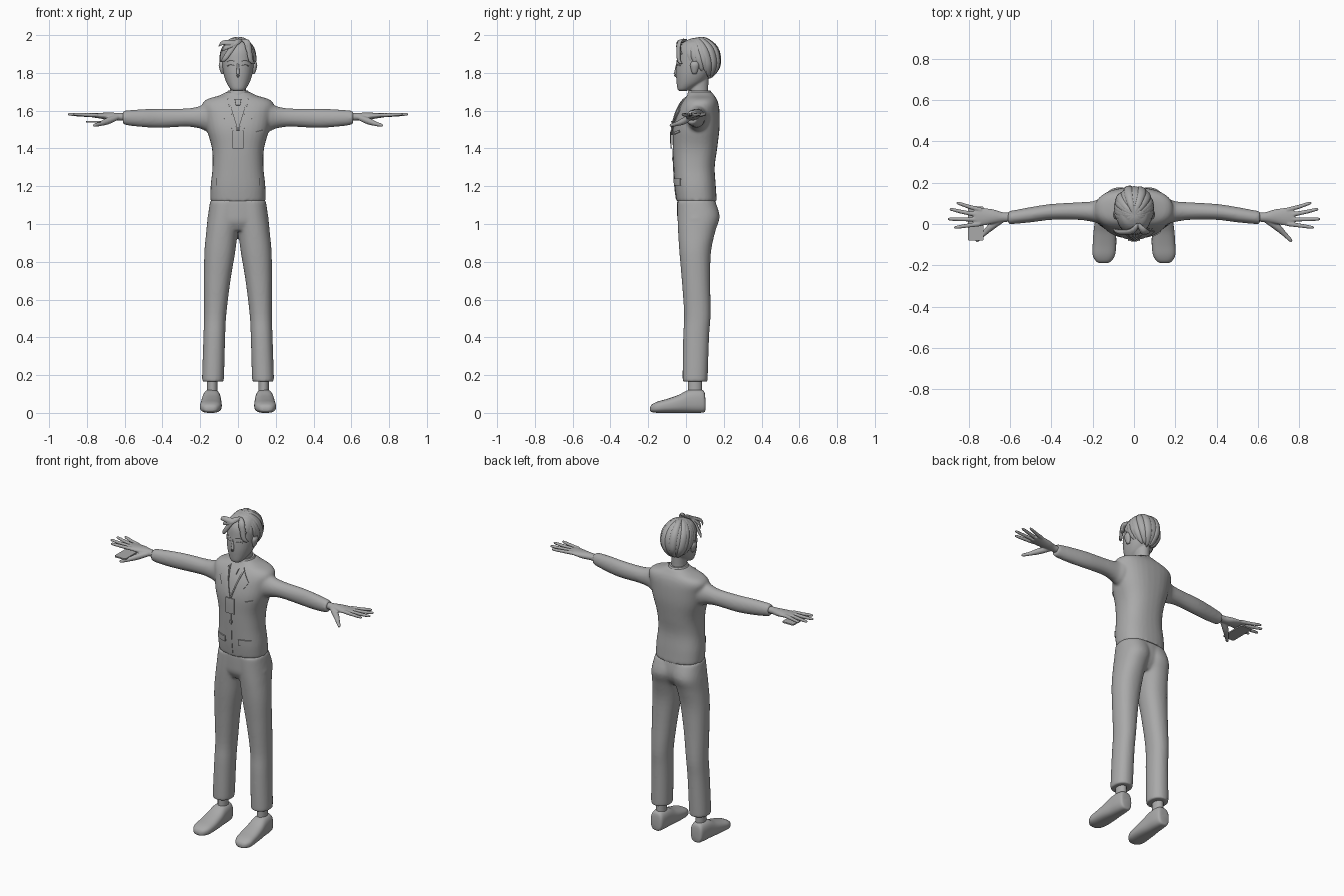
import bpy, bmesh, math
from mathutils import Vector

if "Cube" in bpy.data.objects:
    bpy.data.objects.remove(bpy.data.objects["Cube"], do_unlink=True)

grey = bpy.data.materials.new("plain grey")
grey.use_nodes = True
grey.diffuse_color = (0.4, 0.4, 0.4, 1)
grey.node_tree.nodes["Principled BSDF"].inputs["Base Color"].default_value = (0.4, 0.4, 0.4, 1)


def skin(bm, rings):
    """Bridge rings of vertices and cap both ends."""
    n = len(rings[0])
    for a, b in zip(rings, rings[1:]):
        for i in range(n):
            j = (i + 1) % n
            bm.faces.new((a[i], a[j], b[j], b[i]))
    bm.faces.new(rings[0])
    bm.faces.new(rings[-1][::-1])


def blend(rows, steps):
    """Smoothly interpolate between rows of numbers."""
    out = []
    for i in range(len(rows) - 1):
        p = [rows[max(i - 1, 0)], rows[i], rows[i + 1], rows[min(i + 2, len(rows) - 1)]]
        for k in range(steps):
            t = k / steps
            out.append([b + t / 2 * (c - a + t * (2*a - 5*b + 4*c - d + t * (3*(b - c) + d - a)))
                        for a, b, c, d in zip(*p)])
    return out + [list(rows[-1])]


def loft(bm, axis, rows, power=2.0, sides=32, steps=4):
    """Rows are (position, u min, u max, v min, v max) along an axis."""
    order = {"x": (2, 0, 1), "y": (0, 2, 1), "z": (0, 1, 2)}[axis]
    rings = []
    for t, u0, u1, v0, v1 in blend(rows, steps):
        ring = []
        for i in range(sides):
            a = math.tau * i / sides
            c, s = math.cos(a), math.sin(a)
            u = (u0 + u1) / 2 + (u1 - u0) / 2 * math.copysign(abs(c) ** (2 / power), c)
            v = (v0 + v1) / 2 + (v1 - v0) / 2 * math.copysign(abs(s) ** (2 / power), s)
            uvt = (u, v, t)
            ring.append(bm.verts.new([uvt[k] for k in order]))
        rings.append(ring)
    skin(bm, rings)


def tube(bm, rows, sides=10, steps=4, flat=1.0, centre=None):
    """Rows are (x, y, z, radius); flat thins the tube towards the centre."""
    pts = blend(rows, steps)
    rings = []
    for i, p in enumerate(pts):
        here = Vector(p[:3])
        way = (Vector(pts[min(i + 1, len(pts) - 1)][:3]) - Vector(pts[max(i - 1, 0)][:3])).normalized()
        out = (here - centre) if centre else Vector((0.01, 0.02, 1))
        side = way.cross(out).normalized()
        up = side.cross(way)
        r = max(p[3], 0.001)
        rings.append([bm.verts.new(here + r * (math.cos(a) * side + flat * math.sin(a) * up))
                      for a in (math.tau * k / sides for k in range(sides))])
    skin(bm, rings)


def mirror(bm):
    got = bmesh.ops.duplicate(bm, geom=bm.verts[:] + bm.edges[:] + bm.faces[:])["geom"]
    bmesh.ops.scale(bm, vec=(-1, 1, 1), verts=[g for g in got if isinstance(g, bmesh.types.BMVert)])


def finish(bm, name, voxel=0, smooth=0, angle=50, thick=0):
    bmesh.ops.recalc_face_normals(bm, faces=bm.faces[:])
    me = bpy.data.meshes.new(name)
    bm.to_mesh(me)
    bm.free()
    ob = bpy.data.objects.new(name, me)
    bpy.context.collection.objects.link(ob)
    if voxel:
        m = ob.modifiers.new("merge", "REMESH")
        m.mode, m.voxel_size = "VOXEL", voxel
    if smooth:
        m = ob.modifiers.new("soften", "SMOOTH")
        m.iterations, m.factor = smooth, 0.5
    if thick:
        m = ob.modifiers.new("thickness", "SOLIDIFY")
        m.thickness, m.offset = thick, 0
    if ob.modifiers:
        dg = bpy.context.evaluated_depsgraph_get()
        ob.data = bpy.data.meshes.new_from_object(ob.evaluated_get(dg))
        ob.modifiers.clear()
    ob.data.materials.clear()
    ob.data.materials.append(grey)
    bpy.ops.object.select_all(action="DESELECT")
    ob.select_set(True)
    bpy.context.view_layer.objects.active = ob
    bpy.ops.object.shade_smooth_by_angle(angle=math.radians(angle))
    return ob


# Jacket: sleeves merged into the torso
bm = bmesh.new()
loft(bm, "x", [(0.08, 0.0, 0.13, 1.50, 1.65), (0.16, 0.0, 0.125, 1.49, 1.65), (0.2, 0.01, 0.11, 1.505, 1.625),
               (0.27, 0.02, 0.105, 1.515, 1.612), (0.4, 0.02, 0.097, 1.51, 1.61),
               (0.5, 0.008, 0.082, 1.513, 1.608), (0.585, 0.0, 0.066, 1.522, 1.602), (0.61, 0.0, 0.062, 1.53, 1.597)])
mirror(bm)
loft(bm, "z", [(z, -x, x, y0, y1) for z, x, y0, y1 in (
    (1.12, 0.145, -0.05, 0.163), (1.2, 0.145, -0.06, 0.158), (1.3, 0.135, -0.066, 0.152),
    (1.4, 0.138, -0.07, 0.165), (1.5, 0.165, -0.07, 0.177), (1.58, 0.18, -0.052, 0.178),
    (1.63, 0.19, -0.03, 0.173), (1.66, 0.165, -0.01, 0.163), (1.68, 0.1, 0.005, 0.15), (1.7, 0.06, 0.015, 0.135))], 2.4)
jacket = finish(bm, "jacket", 0.008, 5)

# Trousers: seat and two legs
bm = bmesh.new()
loft(bm, "z", [(0.165, 0.078, 0.187, -0.015, 0.112), (0.19, 0.074, 0.19, -0.018, 0.115), (0.4, 0.068, 0.183, -0.015, 0.122),
               (0.52, 0.062, 0.18, -0.01, 0.13), (0.7, 0.04, 0.18, -0.022, 0.128), (0.85, 0.015, 0.178, -0.035, 0.132),
               (0.96, 0.0, 0.168, -0.042, 0.155), (1.04, -0.02, 0.16, -0.045, 0.178), (1.12, -0.03, 0.148, -0.045, 0.155)], 2.2)
mirror(bm)
loft(bm, "z", [(0.965, -0.1, 0.1, -0.02, 0.125), (1.01, -0.16, 0.16, -0.043, 0.155),
               (1.06, -0.155, 0.155, -0.047, 0.165), (1.13, -0.142, 0.142, -0.047, 0.155)], 2.3)
finish(bm, "trousers", 0.008, 5)

# Ankles and shoes
bm = bmesh.new()
loft(bm, "z", [(0.08, 0.108, 0.164, 0.01, 0.085), (0.2, 0.108, 0.164, 0.01, 0.085)], sides=20)
mirror(bm)
finish(bm, "ankles")
bm = bmesh.new()
loft(bm, "y", [(0.103, 0.115, 0.165, 0.015, 0.07), (0.095, 0.1, 0.178, 0.003, 0.115), (0.06, 0.093, 0.185, 0.0, 0.125),
               (0.01, 0.09, 0.19, 0.0, 0.12), (-0.04, 0.087, 0.196, 0.0, 0.095), (-0.1, 0.086, 0.2, 0.0, 0.074),
               (-0.15, 0.092, 0.2, 0.0, 0.06), (-0.18, 0.11, 0.184, 0.004, 0.045), (-0.19, 0.13, 0.165, 0.01, 0.03)], 2.6)
mirror(bm)
finish(bm, "shoes")

# Hands: palm, four fingers and a thumb
bm = bmesh.new()
loft(bm, "x", [(0.57, 0.01, 0.056, 1.545, 1.588), (0.63, 0.01, 0.056, 1.548, 1.588), (0.68, 0.002, 0.07, 1.55, 1.59),
               (0.74, -0.008, 0.078, 1.56, 1.588), (0.775, 0.0, 0.07, 1.565, 1.586)], sides=24)
for bx, by, tx, ty in ((0.74, 0.068, 0.86, 0.1), (0.76, 0.045, 0.893, 0.07),
                       (0.76, 0.022, 0.902, 0.024), (0.745, 0.0, 0.872, -0.016)):
    tube(bm, [(bx, by, 1.576, 0.011), ((bx + tx) / 2, (by + ty) / 2, 1.578, 0.01),
              (tx - 0.012, ty, 1.581, 0.008), (tx, ty, 1.582, 0.004)])
tube(bm, [(0.64, 0.02, 1.565, 0.015), (0.69, -0.012, 1.545, 0.018), (0.73, -0.05, 1.53, 0.012),
          (0.758, -0.078, 1.523, 0.009), (0.765, -0.086, 1.522, 0.004)])
mirror(bm)
finish(bm, "hands", 0.004, 2)

# Slab held under the right palm
bm = bmesh.new()
loft(bm, "z", [(1.538, -0.805, -0.728, -0.08, 0.086), (1.546, -0.805, -0.728, -0.08, 0.086)], 14, steps=1)
finish(bm, "hand_slab", angle=30)

# Neck, head and ears
bm = bmesh.new()
loft(bm, "z", [(1.64, -0.05, 0.05, 0.02, 0.125), (1.7, -0.042, 0.042, 0.02, 0.118), (1.79, -0.042, 0.042, 0.01, 0.12)])
loft(bm, "z", [(z, -x, x, y0, y1) for z, x, y0, y1 in (
    (1.704, 0.024, -0.036, 0.0), (1.715, 0.04, -0.045, 0.03), (1.75, 0.062, -0.05, 0.09), (1.8, 0.078, -0.053, 0.13),
    (1.86, 0.085, -0.05, 0.15), (1.92, 0.083, -0.042, 0.155), (1.96, 0.065, -0.015, 0.13), (1.98, 0.03, 0.02, 0.1))], 2.2)
finish(bm, "head", 0.005, 3)
bm = bmesh.new()
loft(bm, "z", [(1.795, 0.07, 0.086, 0.035, 0.055), (1.805, 0.07, 0.093, 0.03, 0.06),
               (1.84, 0.07, 0.102, 0.022, 0.07), (1.86, 0.07, 0.096, 0.03, 0.065)], sides=16)
mirror(bm)
finish(bm, "ears")

# Face: nose, brows, eyes and mouth
bm = bmesh.new()
tube(bm, [(0, -0.047, 1.85, 0.005), (0, -0.053, 1.81, 0.008), (0, -0.056, 1.79, 0.009), (0, -0.048, 1.778, 0.004)])
finish(bm, "nose")
for name, z, r in (("eyebrows", 1.862, 0.003), ("eyelids", 1.84, 0.004)):
    bm = bmesh.new()
    tube(bm, [(0.018, -0.048, z, r), (0.038, -0.042, z + 0.004, r), (0.056, -0.03, z - 0.002, r)], sides=6)
    mirror(bm)
    finish(bm, name)

# Hair: cap cut along the hairline, then locks fanning out from the crown
mid, size = Vector((0, 0.073, 1.872)), Vector((0.089, 0.11, 0.116))
bm = bmesh.new()
bmesh.ops.create_uvsphere(bm, u_segments=40, v_segments=24, radius=1)
for v in bm.verts:
    v.co = mid + v.co * size
cut = bmesh.ops.bisect_plane(bm, geom=bm.verts[:] + bm.edges[:] + bm.faces[:], plane_co=(0, 0.05, 1.84),
                             plane_no=(0, 0.78, 1), clear_inner=True)
bmesh.ops.holes_fill(bm, edges=[e for e in bm.edges if e.is_boundary])
finish(bm, "hair_cap")
bm = bmesh.new()
crown = Vector((0, -0.3, 1)).normalized()
for k in range(20):
    a = math.tau * (k + 0.5) / 20
    drop = math.radians(75 + 38 * (1 - math.cos(a)) + 5 * (k % 2))
    end = Vector((math.sin(drop) * math.sin(a), -math.sin(drop) * math.cos(a), math.cos(drop)))
    rows = []
    for t, r in ((0, 0.008), (0.2, 0.016), (0.45, 0.022), (0.7, 0.021), (0.9, 0.013), (1, 0.003)):
        rows.append((*(mid + crown.slerp(end, t) * size * 0.975), r))
    tube(bm, rows, flat=0.55, centre=mid)
finish(bm, "hair_locks")
bm = bmesh.new()
for x, z in ((-0.103, 1.94), (-0.085, 1.915), (0.075, 1.9), (0.09, 1.85), (-0.09, 1.86)):
    tube(bm, [(0.02, 0.0, 1.975, 0.008), (0.02 + x * 0.35, -0.035, 1.96, 0.016),
              (x * 0.75, -0.038, z + 0.02, 0.014), (x, -0.02, z, 0.002)], flat=0.6, centre=mid)
finish(bm, "fringe")


def patch(name, corners, thick=0.006, lift=0.003, both=True):
    """Flat panel wrapped onto the jacket front; corners are (x, z)."""
    bm = bmesh.new()
    bm.faces.new([bm.verts.new((x, 0, z)) for x, z in corners])
    bmesh.ops.subdivide_edges(bm, edges=bm.edges[:], cuts=5, use_grid_fill=True)
    for v in bm.verts:
        hit, place, _, _ = jacket.ray_cast((v.co.x, -1, v.co.z), (0, 1, 0))
        v.co.y = (place.y if hit else 0.0) - lift
    if both:
        mirror(bm)
    finish(bm, name, thick=thick, angle=30)


# Jacket details
patch("lapels", [(0.045, 1.67), (0.1, 1.6), (0.075, 1.56), (0.004, 1.47)])
patch("pocket_flaps", [(0.045, 1.205), (0.115, 1.205), (0.115, 1.24), (0.045, 1.24)], 0.008)
patch("chest_pocket", [(0.09, 1.475), (0.13, 1.485), (0.13, 1.497), (0.09, 1.487)], both=False)
patch("lanyard", [(0.05, 1.665), (0.058, 1.66), (0.006, 1.495), (0.0, 1.5)], lift=0.008)
patch("tie_knot", [(-0.018, 1.66), (0.018, 1.66), (0.011, 1.628), (-0.011, 1.628)], 0.009, both=False)
patch("badge", [(-0.03, 1.4), (0.03, 1.4), (0.03, 1.495), (-0.03, 1.495)], lift=0.01, both=False)
patch("front_seam", [(-0.002, 1.13), (0.002, 1.13), (0.002, 1.4), (-0.002, 1.4)], 0.004, 0.001, False)
patch("button", [(-0.008, 1.335), (0.008, 1.335), (0.008, 1.351), (-0.008, 1.351)], 0.008, both=False)

# Collar
bm = bmesh.new()
loft(bm, "z", [(1.67, -0.07, 0.07, 0.005, 0.145), (1.69, -0.062, 0.062, 0.008, 0.138), (1.708, -0.052, 0.052, 0.014, 0.128)])
finish(bm, "collar")
